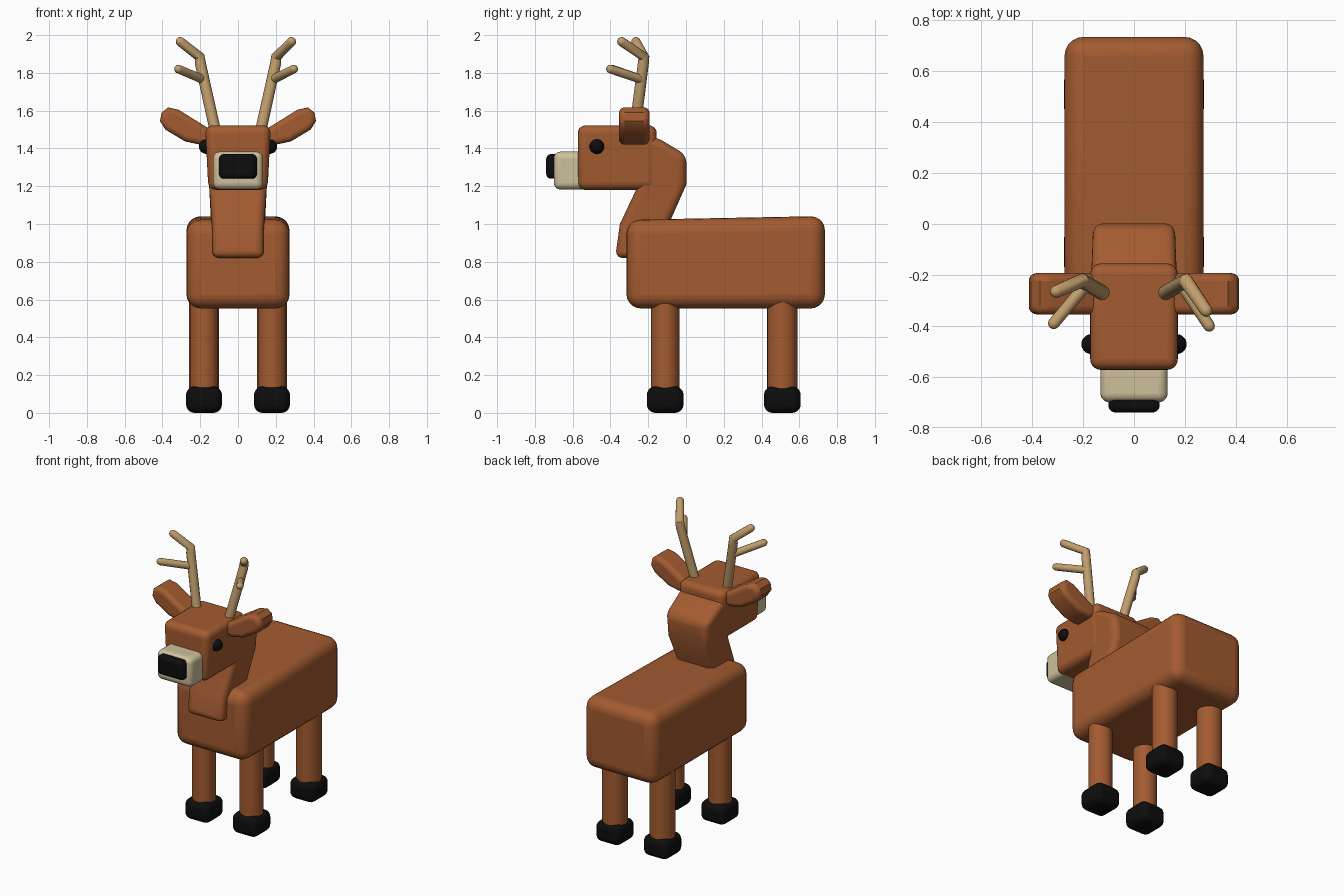
import bpy, bmesh, math
from mathutils import Vector

if "Cube" in bpy.data.objects:
    bpy.data.objects.remove(bpy.data.objects["Cube"])


def material(name, rgb):
    m = bpy.data.materials.new(name)
    m.diffuse_color = (*rgb, 1)
    m.use_nodes = True
    m.node_tree.nodes["Principled BSDF"].inputs["Base Color"].default_value = m.diffuse_color
    return m


BROWN = material("brown fur", (0.366, 0.105, 0.030))
CREAM = material("cream muzzle", (0.62, 0.53, 0.33))
TAN = material("tan antler", (0.53, 0.34, 0.15))
BLACK = material("black", (0.004, 0.004, 0.004))


def finish(bm, name, mat, bevel=0, limit=40, segments=5):
    bmesh.ops.recalc_face_normals(bm, faces=bm.faces)
    me = bpy.data.meshes.new(name)
    bm.to_mesh(me)
    bm.free()
    ob = bpy.data.objects.new(name, me)
    bpy.context.collection.objects.link(ob)
    me.materials.append(mat)
    if bevel:
        b = ob.modifiers.new("round", 'BEVEL')
        b.width, b.segments = bevel, segments
        b.limit_method, b.angle_limit = 'ANGLE', math.radians(limit)
    bpy.ops.object.select_all(action='DESELECT')
    ob.select_set(True)
    bpy.context.view_layer.objects.active = ob
    bpy.ops.object.shade_smooth_by_angle(angle=math.radians(40))
    return ob


def box(name, mat, lo, hi, bevel, shape=None):
    """Rounded box from corner to corner; shape(co) may adjust each corner."""
    bm = bmesh.new()
    bmesh.ops.create_cube(bm, size=1)
    lo, hi = Vector(lo), Vector(hi)
    for v in bm.verts:
        v.co = Vector([l + (c + 0.5) * (h - l) for c, l, h in zip(v.co, lo, hi)])
        if shape:
            shape(v.co)
    return finish(bm, name, mat, bevel)


def tube(name, mat, points):
    """Round tube through (x, y, z, radius) points."""
    cu = bpy.data.curves.new(name, 'CURVE')
    cu.dimensions = '3D'
    cu.bevel_depth, cu.bevel_resolution, cu.use_fill_caps = 1, 4, True
    sp = cu.splines.new('POLY')
    sp.points.add(len(points) - 1)
    for p, (x, y, z, r) in zip(sp.points, points):
        p.co, p.radius = (x, y, z, 1), r
    ob = bpy.data.objects.new(name, cu)
    bpy.context.collection.objects.link(ob)
    cu.materials.append(mat)
    bpy.ops.object.select_all(action='DESELECT')
    ob.select_set(True)
    bpy.context.view_layer.objects.active = ob
    bpy.ops.object.convert(target='MESH')
    bpy.ops.object.shade_smooth_by_angle(angle=math.radians(40))


def rounded_tip(a, b, r):
    """Extra points that end a tube from a to b in a dome."""
    d = (Vector(b) - Vector(a)).normalized()
    return [(*(Vector(b) + d * r * math.sin(t)), r * max(math.cos(t), 0.1))
            for t in (0, 0.5, 0.95, 1.35, 1.55)]


# Body, with a back that drops slightly toward the front
def slope(co):
    if co.z > 0.8 and co.y < 0:
        co.z -= 0.02


box("body", BROWN, (-0.273, -0.315, 0.553), (0.273, 0.735, 1.042), 0.075, slope)

# Legs and hooves
for place, y, r in (("front", -0.11, 0.075), ("back", 0.51, 0.08)):
    for side, s in (("left", -1), ("right", 1)):
        x = 0.18 * s
        bm = bmesh.new()
        bmesh.ops.create_cone(bm, cap_ends=True, segments=32, radius1=r, radius2=r, depth=0.56)
        bmesh.ops.translate(bm, verts=bm.verts, vec=(x, y, 0.34))
        finish(bm, f"{place}_{side}_leg", BROWN)
        box(f"{place}_{side}_hoof", BLACK, (x - 0.095, y - 0.097, 0),
            (x + 0.095, y + 0.097, 0.14), 0.045)

# Neck: side profile as (y, z, half width)
neck = [(-0.375, 0.82, .135), (-0.17, 0.82, .135), (0.002, 1.21, .152), (0.002, 1.365, .165),
        (-0.16, 1.462, .168), (-0.25, 1.462, .168), (-0.265, 1.18, .152), (-0.35, 1.0, .136)]
bm = bmesh.new()
sides = [[bm.verts.new((s * w, y, z)) for y, z, w in neck] for s in (-1, 1)]
for vs in sides:
    for ids in ((0, 1, 7), (1, 2, 6, 7), (2, 3, 4, 5, 6)):
        bm.faces.new([vs[i] for i in ids])
for i in range(len(neck)):
    j = (i + 1) % len(neck)
    bm.faces.new((sides[0][i], sides[0][j], sides[1][j], sides[1][i]))
finish(bm, "neck", BROWN, 0.04, 28)


# Head, narrower at the jaw
def jaw(co):
    if co.z < 1.3:
        co.x *= 0.9


box("head", BROWN, (-0.174, -0.573, 1.18), (0.174, -0.155, 1.522), 0.042, jaw)
box("muzzle", CREAM, (-0.132, -0.70, 1.183), (0.132, -0.5, 1.383), 0.035)
box("nose", BLACK, (-0.1, -0.74, 1.24), (0.1, -0.66, 1.37), 0.025)

# Eyes and ears
ear = [(0.12, 1.43), (0.2, 1.42), (0.28, 1.437), (0.385, 1.5), (0.413, 1.545), (0.405, 1.59),
       (0.37, 1.617), (0.315, 1.605), (0.17, 1.515), (0.12, 1.49)]
for side, s in (("left", -1), ("right", 1)):
    bm = bmesh.new()
    bmesh.ops.create_uvsphere(bm, u_segments=20, v_segments=12, radius=0.039)
    bmesh.ops.translate(bm, verts=bm.verts, vec=(0.168 * s, -0.472, 1.41))
    finish(bm, f"{side}_eye", BLACK)

    bm = bmesh.new()
    face = bm.faces.new([bm.verts.new((s * x, -0.355, z)) for x, z in ear])
    out = bmesh.ops.extrude_face_region(bm, geom=[face])
    bmesh.ops.translate(bm, vec=(0, 0.162, 0),
                        verts=[g for g in out["geom"] if isinstance(g, bmesh.types.BMVert)])
    finish(bm, f"{side}_ear", BROWN, 0.035, 60)

# Antlers: each a bent main beam with one tine
antlers = {"left": (-1, (-0.305, -0.265, 1.965), (-0.315, -0.39, 1.82)),
           "right": (1, (0.283, -0.34, 1.965), (0.295, -0.40, 1.82))}
for side, (s, top, tine) in antlers.items():
    bend = (0.203 * s, -0.222, 1.885)
    fork = (0.185 * s, -0.235, 1.765)
    tube(f"{side}_antler_beam", TAN,
         [(0.115 * s, -0.275, 1.47, 0.03), (0.199 * s, -0.226, 1.85, 0.029), (*bend, 0.028)]
         + rounded_tip(bend, top, 0.025))
    tube(f"{side}_antler_tine", TAN, [(*fork, 0.024)] + rounded_tip(fork, tine, 0.023))
